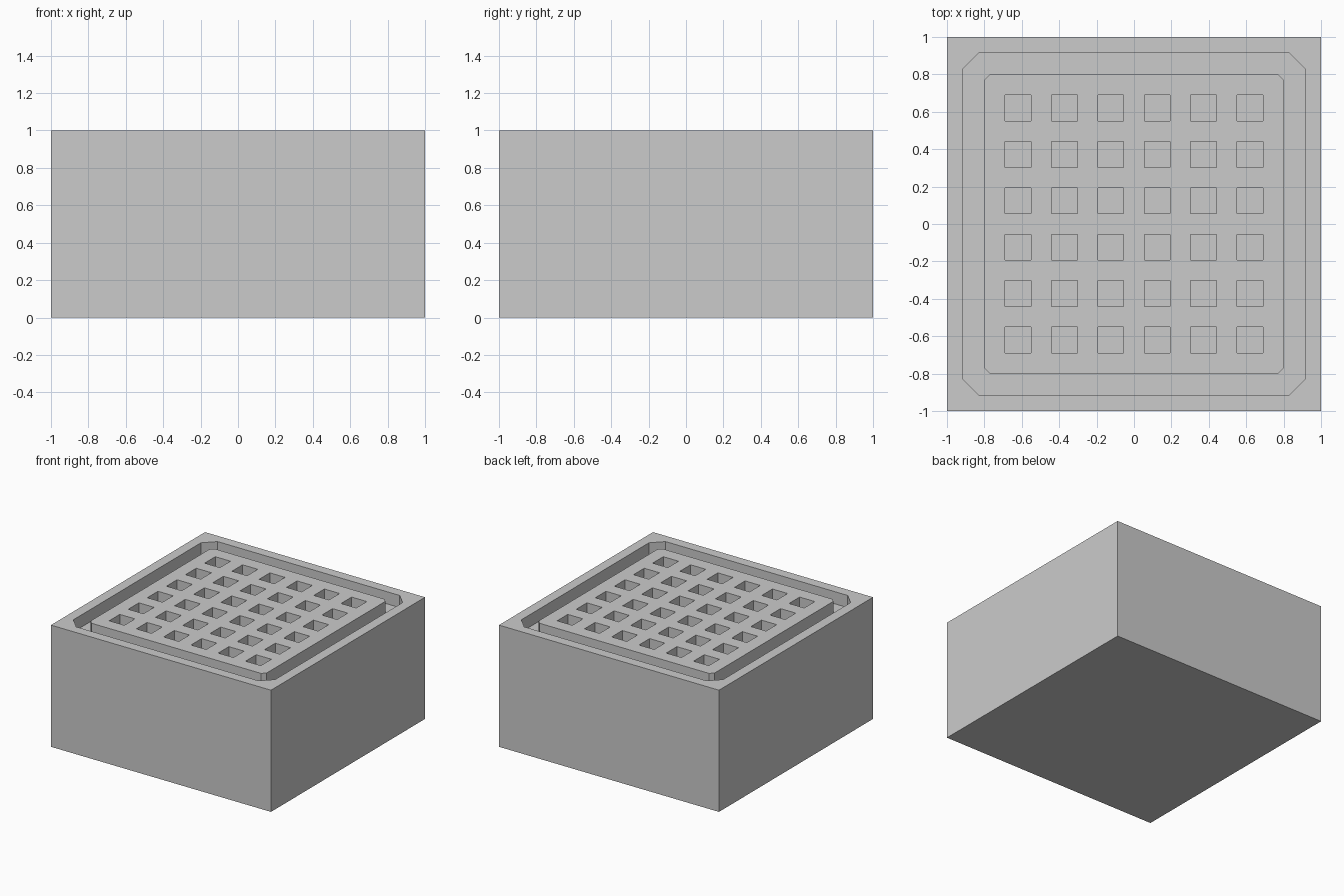
import bpy, bmesh

if "Cube" in bpy.data.objects:
    bpy.data.objects.remove(bpy.data.objects["Cube"])

HALF, HEIGHT = 1.0, 1.0
FLOOR = 0.9            # level of the recess floor
HOLE = 0.069           # half width of a grate hole
PITCH = 0.248          # spacing of the holes


def finish(name, bm):
    bmesh.ops.recalc_face_normals(bm, faces=bm.faces[:])
    mesh = bpy.data.meshes.new(name)
    bm.to_mesh(mesh)
    bm.free()
    obj = bpy.data.objects.new(name, mesh)
    bpy.context.collection.objects.link(obj)
    return obj


def ring(bm, points, z):
    return [bm.verts.new((x, y, z)) for x, y in points]


def skin(bm, low, high):
    n = len(low)
    for i in range(n):
        j = (i + 1) % n
        bm.faces.new((low[i], low[j], high[j], high[i]))


# Block with a chamfered square recess in its top
square = [(-HALF, -HALF), (HALF, -HALF), (HALF, HALF), (-HALF, HALF)]
a, b = 0.917, 0.828
octagon = [(-a, -b), (-b, -a), (b, -a), (a, -b),
           (a, b), (b, a), (-b, a), (-a, b)]
bm = bmesh.new()
base, top = ring(bm, square, 0), ring(bm, square, HEIGHT)
rim, floor = ring(bm, octagon, HEIGHT), ring(bm, octagon, FLOOR)
bm.faces.new(base)
bm.faces.new(floor)
skin(bm, base, top)
skin(bm, floor, rim)
for i in range(4):
    j = (i + 1) % 4
    bm.faces.new((top[i], rim[2 * i + 1], rim[2 * i]))
    bm.faces.new((top[i], top[j], rim[2 * j], rim[2 * i + 1]))
finish("block", bm)

# Grate plate: a grid with every second inner cell left open
edge = 0.8
centres = [(i - 2.5) * PITCH for i in range(6)]
lines = [-edge] + [c + s * HOLE for c in centres for s in (-1, 1)] + [edge]
bm = bmesh.new()
grid = [[bm.verts.new((x, y, FLOOR)) for x in lines] for y in lines]
for r in range(len(lines) - 1):
    for c in range(len(lines) - 1):
        if not (r % 2 and c % 2):
            bm.faces.new((grid[r][c], grid[r][c + 1],
                          grid[r + 1][c + 1], grid[r + 1][c]))
# Small chamfers on the plate corners
corners = [grid[r][c] for r in (0, -1) for c in (0, -1)]
bmesh.ops.bevel(bm, geom=corners, offset=0.03, offset_type='OFFSET',
                segments=1, affect='VERTICES')
# Raise the plate from the recess floor
raised = bmesh.ops.extrude_face_region(bm, geom=bm.faces[:])["geom"]
bmesh.ops.translate(bm, vec=(0, 0, HEIGHT - FLOOR),
                    verts=[g for g in raised if isinstance(g, bmesh.types.BMVert)])
finish("grate", bm)
